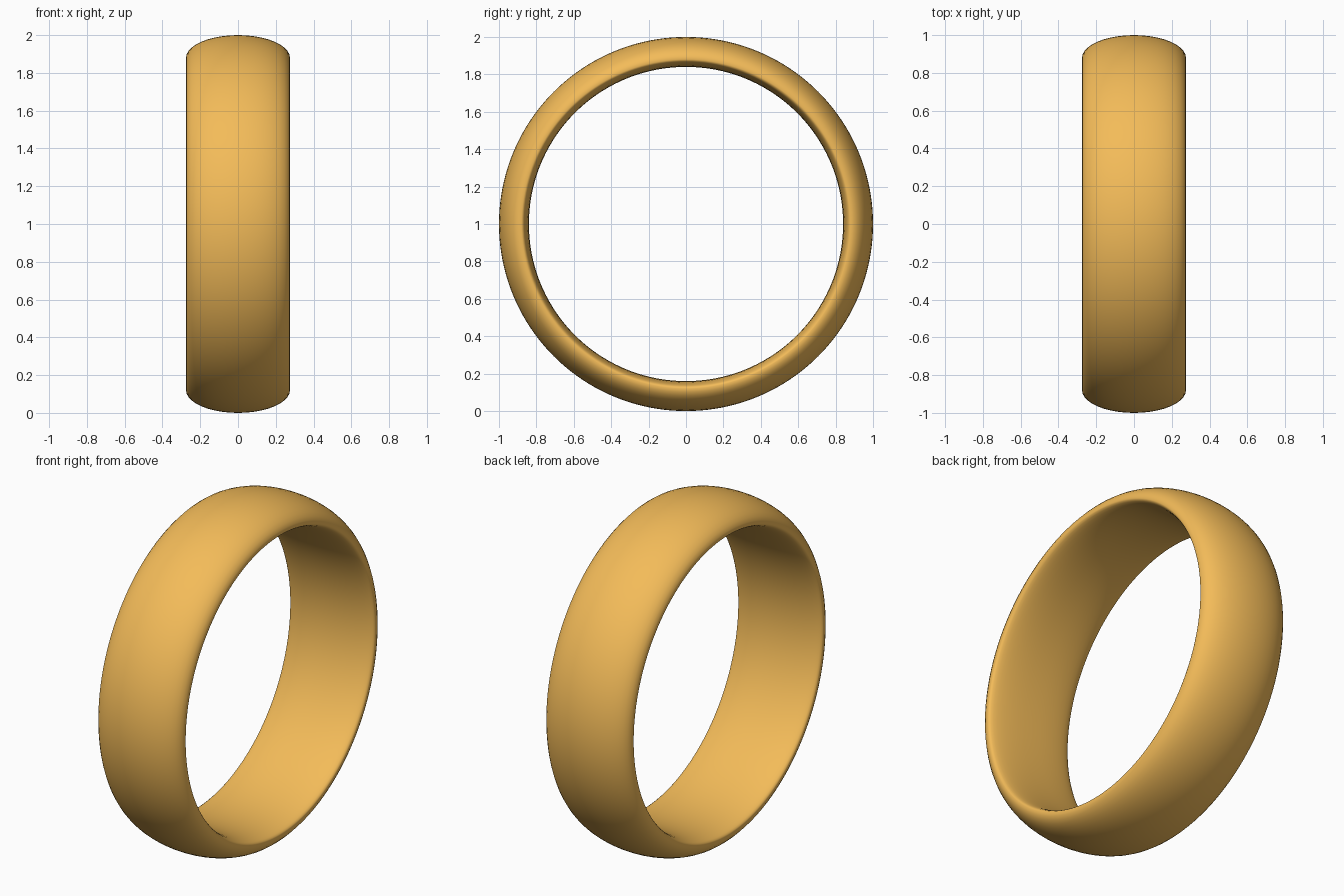
import bpy, bmesh, math

if "Cube" in bpy.data.objects:
    bpy.data.objects.remove(bpy.data.objects["Cube"])

HALF_W, R_EDGE, R_OUT, R_IN = 0.275, 0.88, 1.0, 0.84
SEGS, N = 160, 20

# Half-ellipse cross-section: domed outside, gently bowed comfort-fit inside
def arc(height, power, start, end):
    pts = []
    for i in range(N):
        a = start + (end - start) * i / N
        c, s = math.cos(a), abs(math.sin(a))
        x = HALF_W * math.copysign(abs(c) ** (2 / power), c)
        pts.append((x, R_EDGE + height * s ** (2 / power)))
    return pts

profile = arc(R_OUT - R_EDGE, 2.0, 0, math.pi) + arc(R_IN - R_EDGE, 2.3, math.pi, 2 * math.pi)

# Ring band: sweep the section round the x axis
bm = bmesh.new()
rings = []
for i in range(SEGS):
    t = 2 * math.pi * i / SEGS
    rings.append([bm.verts.new((x, r * math.sin(t), 1 + r * math.cos(t))) for x, r in profile])
for i in range(SEGS):
    a, b = rings[i], rings[(i + 1) % SEGS]
    for j in range(len(profile)):
        k = (j + 1) % len(profile)
        bm.faces.new((a[j], a[k], b[k], b[j]))
bmesh.ops.recalc_face_normals(bm, faces=bm.faces)
for f in bm.faces:
    f.smooth = True
mesh = bpy.data.meshes.new("ring_band")
bm.to_mesh(mesh)
bm.free()
band = bpy.data.objects.new("ring_band", mesh)
bpy.context.collection.objects.link(band)

# Gold
gold = bpy.data.materials.new("gold")
gold.diffuse_color = (0.9, 0.5, 0.1, 1)
gold.use_nodes = True
gold.node_tree.nodes["Principled BSDF"].inputs["Base Color"].default_value = gold.diffuse_color
mesh.materials.append(gold)
